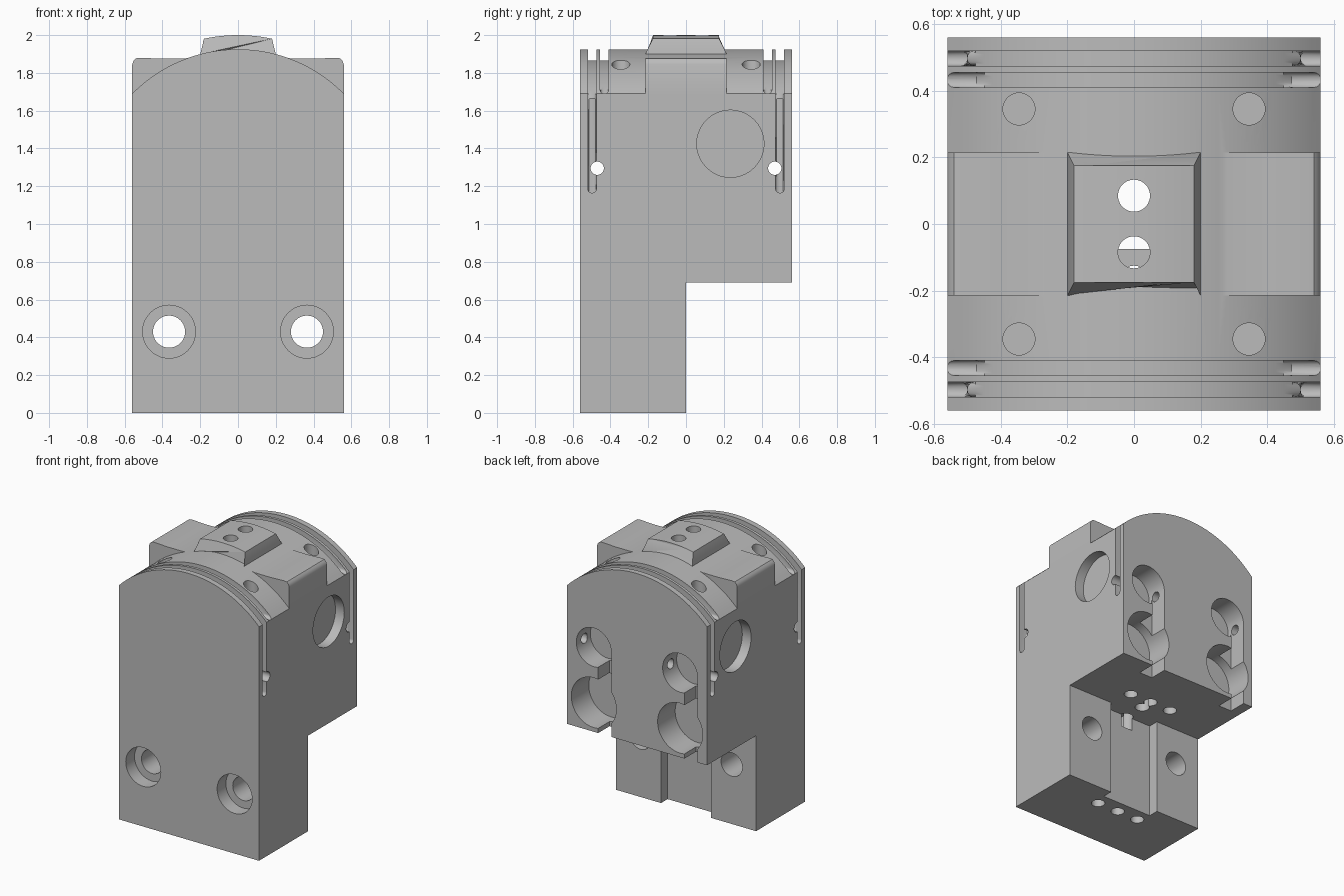
import bpy, bmesh, math
from mathutils import Matrix

if "Cube" in bpy.data.objects:
    bpy.data.objects.remove(bpy.data.objects["Cube"])

grey = bpy.data.materials.new("plain grey")
grey.use_nodes = True
grey.diffuse_color = (0.5, 0.5, 0.5, 1)
grey.node_tree.nodes["Principled BSDF"].inputs["Base Color"].default_value = (0.5, 0.5, 0.5, 1)

HALF, CROWN_Z, CROWN_R = 0.56, 1.14, 0.785


def finish(bm, name):
    bmesh.ops.recalc_face_normals(bm, faces=bm.faces)
    mesh = bpy.data.meshes.new(name)
    bm.to_mesh(mesh)
    bm.free()
    mesh.materials.append(grey)
    obj = bpy.data.objects.new(name, mesh)
    bpy.context.collection.objects.link(obj)
    return obj


def prism(name, profile, y0, y1, floor=0):
    """Extrude an x-z profile along y; round the first `floor` segments."""
    bm = bmesh.new()
    a = [bm.verts.new((x, y0, z)) for x, z in profile]
    b = [bm.verts.new((x, y1, z)) for x, z in profile]
    n = len(profile)
    bm.faces.new(a)
    bm.faces.new(b)
    for i in range(n):
        j = (i + 1) % n
        bm.faces.new((a[i], a[j], b[j], b[i]))
    if floor:
        edges = [bm.edges.get((r[i], r[i + 1])) for r in (a, b) for i in range(floor)]
        bmesh.ops.bevel(bm, geom=edges, offset=0.02, segments=4, profile=0.5, affect='EDGES')
    return finish(bm, name)


def box(name, x0, x1, y0, y1, z0, z1):
    return prism(name, [(x0, z0), (x1, z0), (x1, z1), (x0, z1)], y0, y1)


def rod(name, axis, start, length, radius):
    """Cylinder running from start along +axis."""
    bm = bmesh.new()
    turn = {'X': Matrix.Rotation(math.pi / 2, 4, 'Y'),
            'Y': Matrix.Rotation(-math.pi / 2, 4, 'X'), 'Z': Matrix()}[axis]
    bmesh.ops.create_cone(bm, cap_ends=True, segments=40, radius1=radius, radius2=radius,
                          depth=length, matrix=Matrix.Translation(start) @ turn
                          @ Matrix.Translation((0, 0, length / 2)))
    return finish(bm, name)


def combine(tool, operation='DIFFERENCE'):
    mod = body.modifiers.new(tool.name, 'BOOLEAN')
    mod.operation, mod.solver, mod.object = operation, 'EXACT', tool
    bpy.context.view_layer.objects.active = body
    bpy.ops.object.modifier_apply(modifier=mod.name)
    bpy.data.objects.remove(tool)


def arc(radius, half, steps=40):
    """Crown arc from +half to -half."""
    xs = [half * (1 - 2 * i / steps) for i in range(steps + 1)]
    return [(x, CROWN_Z + math.sqrt(radius ** 2 - x * x)) for x in xs]


# Main block with the domed top, stepped at the back
body = prism("jaw_block", [(-HALF, 0), (HALF, 0)] + arc(CROWN_R, HALF), -HALF, HALF)
combine(box("step_cut", -1, 1, 0, 1, -0.5, 0.69))

# Raised shoulders across the middle, with rounded outer corners
side = [(HALF, 1.5), (HALF, 1.845), (0.553, 1.865), (0.54, 1.877), (0.52, 1.88),
        (0.4, 1.875), (0.28, 1.876), (0.23, 1.885), (0.19, 1.9)]
combine(prism("shoulders", side + [(-x, z) for x, z in reversed(side)], -0.215, 0.215), 'UNION')

# Tapered boss on the crown
boss = prism("boss", [(-0.2, 1.8), (0.2, 1.8), (0.2, 1.9)] + arc(0.86, 0.18, 16)
             + [(-0.2, 1.9)], -0.215, 0.215)
for v in boss.data.vertices:
    if v.co.z > 1.95:
        v.co.y = math.copysign(0.175, v.co.y)
combine(boss, 'UNION')

# Round-bottomed grooves over the dome; the outer pair runs down the sides
lid = [(-0.6, 2.1), (0.6, 2.1)]
inner = [(0.6, 1.69)] + arc(0.725, 0.472) + [(-0.6, 1.69)]
outer = [(0.6, 1.165), (0.5, 1.165)] + arc(0.725, 0.5) + [(-0.5, 1.165), (-0.6, 1.165)]
for s in (-1, 1):
    for path, y in ((inner, 0.432), (outer, 0.497)):
        combine(prism("groove", path + lid, s * y - 0.0225, s * y + 0.0225, len(path) - 1))
    # Cross drilling that meets the side grooves
    combine(rod("cross_drill", 'X', (-0.7, s * 0.47, 1.295), 1.4, 0.035))

# Channel in the lower back face
combine(box("back_channel", -0.2, 0.2, -0.075, 0.1, -0.1, 0.69))

for s in (-1, 1):
    # Front bolt holes with counterbores
    combine(rod("bolt_hole", 'Y', (s * 0.365, -0.7, 0.43), 1.0, 0.085))
    combine(rod("counterbore", 'Y', (s * 0.365, -0.66, 0.43), 0.2, 0.14))
    # Shallow round pockets on the sides
    combine(rod("side_pocket", 'X', (0.49 if s > 0 else -0.69, 0.235, 1.425), 0.2, 0.178))
    # Back pockets joined by a slot
    x = s * 0.345
    combine(rod("upper_pocket", 'Y', (x, 0.4, 1.3), 0.3, 0.14))
    combine(rod("lower_pocket", 'Y', (x, 0.36, 0.9), 0.3, 0.18))
    combine(box("pocket_slot", x - 0.14, x - 0.035, 0.43, 0.7, 0.6, 1.3))
    # Vertical holes in the crown
    combine(rod("boss_hole", 'Z', (0, s * 0.085, 0.6), 1.5, 0.048))
    for y in (-0.345, 0.345):
        combine(rod("crown_hole", 'Z', (x, y, 1.55), 0.5, 0.048))

# Rows of small holes in the two undersides
for x in (-0.17, 0, 0.17):
    combine(rod("base_hole", 'Z', (x, -0.17, -0.1), 0.85, 0.045))
    combine(rod("step_hole", 'Z', (x, 0.17, 0.55), 0.35, 0.045))

body.select_set(True)
bpy.context.view_layer.objects.active = body
bpy.ops.object.shade_smooth_by_angle(angle=math.radians(30))
